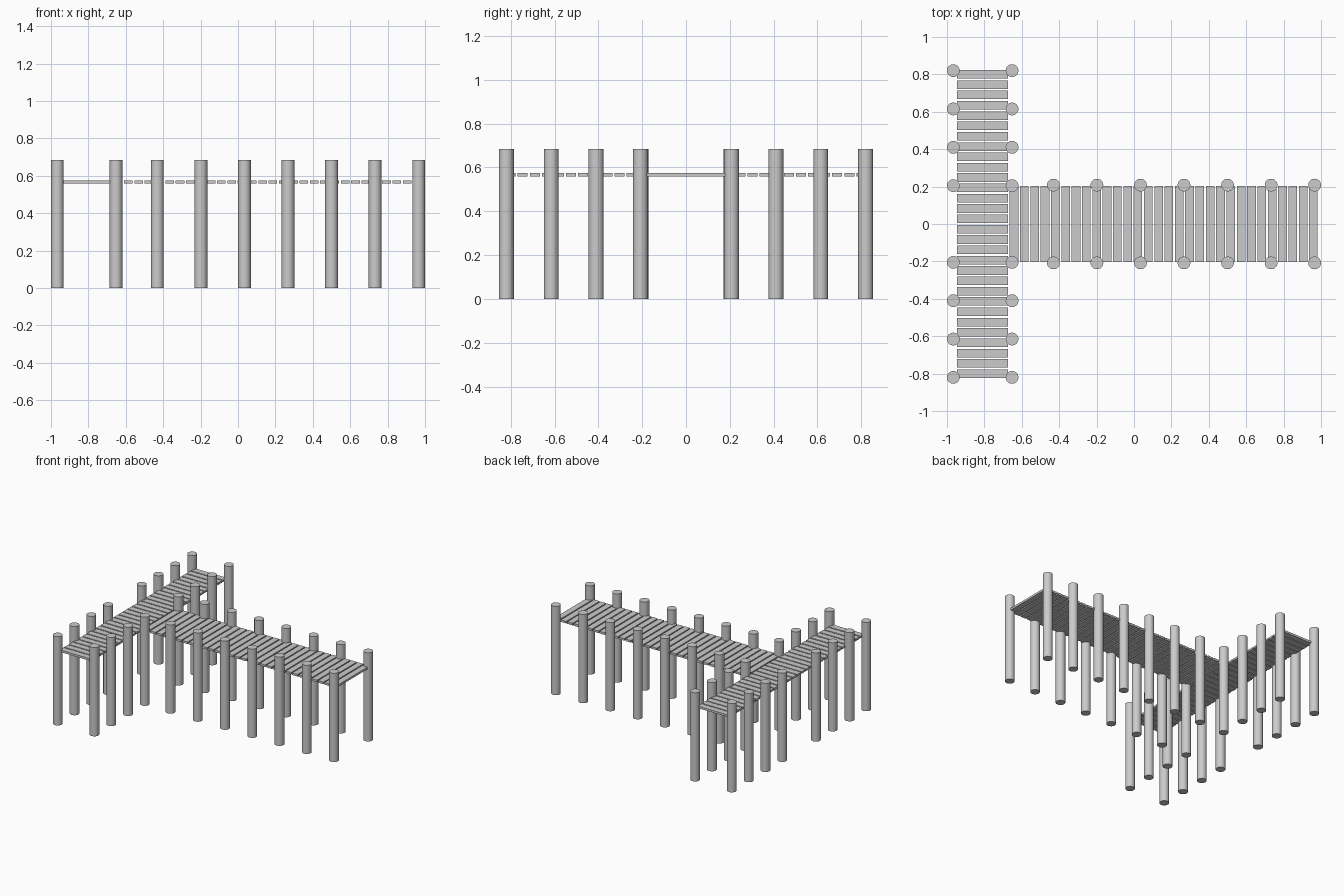
import bpy
import math

# Remove the default cube only
cube = bpy.data.objects.get("Cube")
if cube:
    bpy.data.objects.remove(cube, do_unlink=True)

# Single weathered grey colour
grey = bpy.data.materials.new("weathered_grey")
grey.use_nodes = True
colour = (0.6, 0.6, 0.6, 1)
grey.diffuse_color = colour
grey.node_tree.nodes["Principled BSDF"].inputs["Base Color"].default_value = colour

POST_RADIUS, POST_HEIGHT = 0.034, 0.685
DECK_Z, PLANK_THICK = 0.567, 0.016
PLANKS, PITCH, PLANK_WIDTH = 30, 0.0552, 0.046


def add_post(name, x, y):
    bpy.ops.mesh.primitive_cylinder_add(
        vertices=32, radius=POST_RADIUS, depth=POST_HEIGHT,
        location=(x, y, POST_HEIGHT / 2))
    post = bpy.context.object
    post.name = name
    post.data.materials.append(grey)
    bpy.ops.object.shade_smooth_by_angle(angle=math.radians(40))


def add_deck(name, centre, length, along_x):
    """A row of evenly spaced planks, centred on the given point."""
    for i in range(PLANKS):
        offset = (i - (PLANKS - 1) / 2) * PITCH
        x, y = centre
        if along_x:
            place, size = (x + offset, y, DECK_Z), (PLANK_WIDTH, length, PLANK_THICK)
        else:
            place, size = (x, y + offset, DECK_Z), (length, PLANK_WIDTH, PLANK_THICK)
        bpy.ops.mesh.primitive_cube_add(size=1, location=place)
        plank = bpy.context.object
        plank.name = f"{name}_plank_{i + 1}"
        plank.scale = size
        plank.data.materials.append(grey)


# Cross platform at the end of the pier
add_deck("platform", (-0.81, 0), 0.273, False)
for x in (-0.966, -0.652):
    for side in (-1, 1):
        for i in range(4):
            add_post("platform_post", x, side * (0.205 + i * 0.205))

# Walkway leading away from the platform
add_deck("walkway", (0.159, 0), 0.408, True)
for i in range(7):
    for side in (-1, 1):
        add_post("walkway_post", -0.431 + i * 0.2328, side * 0.208)
